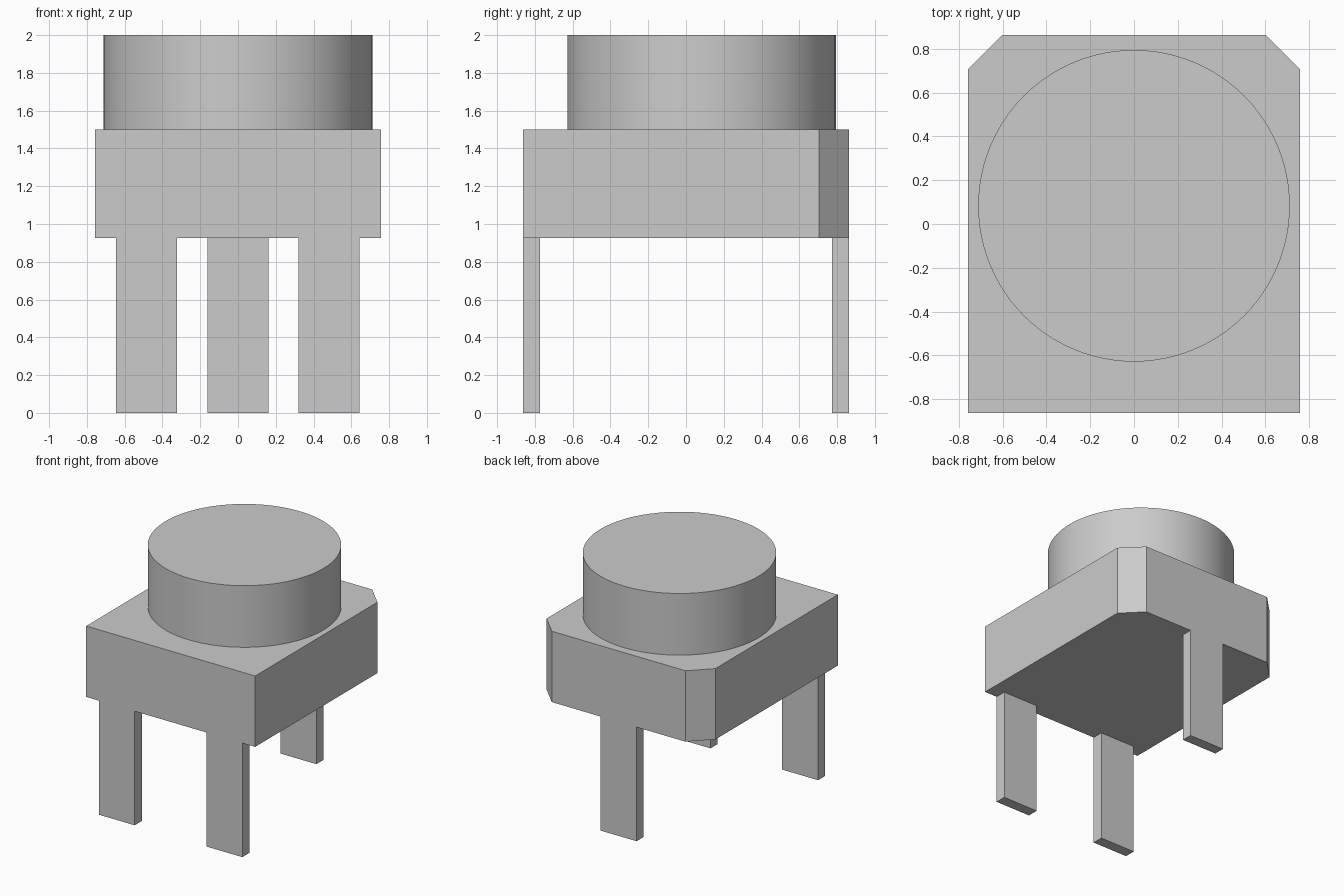
import bpy
import bmesh
import math

cube = bpy.data.objects.get("Cube")
if cube:
    bpy.data.objects.remove(cube, do_unlink=True)

# Single grey plastic for every part
grey = bpy.data.materials.new("plain grey")
grey.use_nodes = True
colour = (0.6, 0.6, 0.6, 1)
grey.diffuse_color = colour
grey.node_tree.nodes["Principled BSDF"].inputs["Base Color"].default_value = colour

HALF_X, HALF_Y = 0.758, 0.863
BASE_Z, BODY_TOP, TOP_Z = 0.925, 1.5, 2.0
CHAMFER = 0.158


def prism(name, outline, z0, z1):
    """Extrude a counter-clockwise xy outline from z0 up to z1."""
    bm = bmesh.new()
    bottom = bm.faces.new([bm.verts.new((x, y, z0)) for x, y in outline])
    result = bmesh.ops.extrude_face_region(bm, geom=[bottom], use_keep_orig=True)
    top = [g for g in result["geom"] if isinstance(g, bmesh.types.BMVert)]
    bmesh.ops.translate(bm, verts=top, vec=(0, 0, z1 - z0))
    bmesh.ops.recalc_face_normals(bm, faces=bm.faces)
    mesh = bpy.data.meshes.new(name)
    bm.to_mesh(mesh)
    bm.free()
    mesh.materials.append(grey)
    obj = bpy.data.objects.new(name, mesh)
    bpy.context.collection.objects.link(obj)
    return obj


# Housing with both rear corners cut off
prism("housing", [
    (-HALF_X, -HALF_Y), (HALF_X, -HALF_Y),
    (HALF_X, HALF_Y - CHAMFER), (HALF_X - CHAMFER, HALF_Y),
    (CHAMFER - HALF_X, HALF_Y), (-HALF_X, HALF_Y - CHAMFER),
], BASE_Z, BODY_TOP)

# Round top, set slightly towards the back
bpy.ops.mesh.primitive_cylinder_add(
    vertices=96, radius=0.711, depth=TOP_Z - BODY_TOP,
    location=(0, 0.083, (TOP_Z + BODY_TOP) / 2))
drum = bpy.context.object
drum.name = "round_top"
drum.data.materials.append(grey)
bpy.ops.object.shade_smooth_by_angle(angle=math.radians(30))


# Flat legs flush with the housing: two in front, one behind
def leg(name, x, y0, y1):
    w = 0.161
    prism(name, [(x - w, y0), (x + w, y0), (x + w, y1), (x - w, y1)], 0, BASE_Z)


leg("front_leg_right", -0.484, -HALF_Y, -0.772)
leg("front_leg_left", 0.482, -HALF_Y, -0.772)
leg("back_leg", 0, 0.774, HALF_Y)
